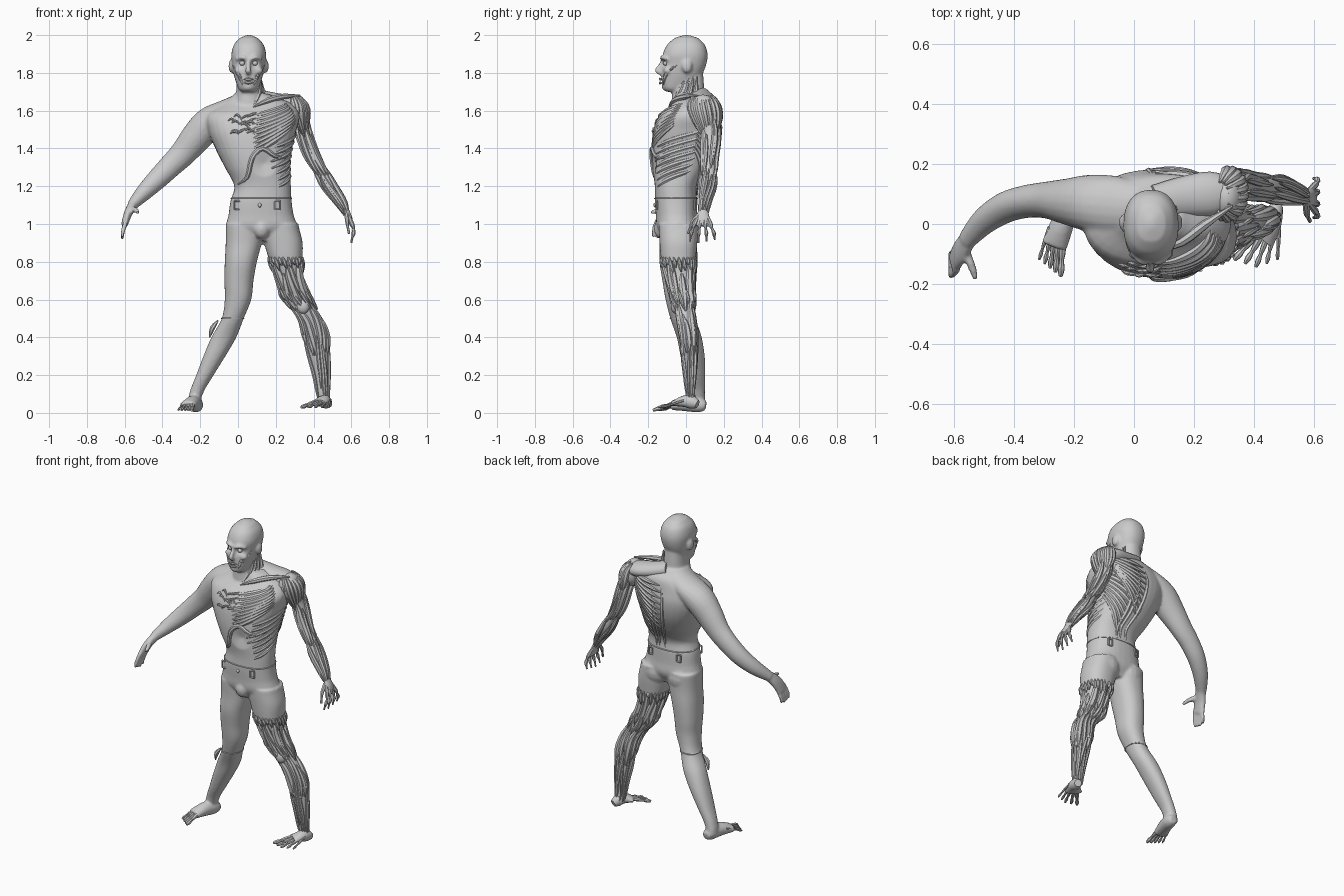
import bpy, bmesh, math, random
from mathutils import Vector as V
random.seed(4)
M = 2.3          # superellipse exponent of all body sections

def cat(p, t):
    i = max(0, min(int(t), len(p) - 2)); u = t - i
    q = [p[max(0, min(len(p) - 1, i + d))] for d in (-1, 0, 1, 2)]
    return tuple(.5 * (2*b + (c-a)*u + (2*a-5*b+4*c-d)*u*u + (3*b-a-3*c+d)*u**3) for a, b, c, d in zip(*q))

def section(rings, z):
    r = sorted(rings)
    z = max(r[0][0], min(r[-1][0], z))
    i = next(k for k in range(len(r) - 1) if z <= r[k + 1][0])
    return cat(r, i + (z - r[i][0]) / (r[i + 1][0] - r[i][0]))[1:]

def surf(rings, a, z, off=0.0):
    cx, cy, rx, ry = section(rings, z)
    f = lambda s: math.copysign(abs(s) ** (2 / M), s)
    return (cx + (rx + off) * f(math.cos(a)), cy + (ry + off) * f(math.sin(a)), z)

def front(rings, x, z, off=0.0):
    cx, cy, rx, ry = section(rings, z)
    k = min(1, abs((x - cx) / rx))
    return (x, cy - ry * (1 - k ** M) ** (1 / M) - off, z)

def skin_rings(bm, loops):
    vs = [[bm.verts.new(p) for p in l] for l in loops]
    n = len(vs[0])
    for a, b in zip(vs, vs[1:]):
        for i in range(n):
            bm.faces.new((a[i], a[(i+1) % n], b[(i+1) % n], b[i]))
    bm.faces.new(vs[0][::-1]); bm.faces.new(vs[-1])

def loft(bm, rings, z0=-9, z1=9, shrink=0.0, n=32):
    lo, hi = max(z0, min(r[0] for r in rings)), min(z1, max(r[0] for r in rings))
    k = max(8, int((hi - lo) / .015))
    skin_rings(bm, [[surf(rings, 2*math.pi*i/n, lo + (hi-lo)*j/k, -shrink) for i in range(n)] for j in range(k+1)])

def tube(bm, pts, n=8, k=4, ref=None):
    pts = [tuple(p) if len(p) == 5 else (*p, p[3]) for p in pts]
    s = [cat(pts, j / k) for j in range((len(pts) - 1) * k + 1)]
    d = V(s[-1][:3]) - V(s[0][:3])
    ref = V(ref) if ref else (V((0, 0, 1)) if abs(d.y) > .7 * d.length else V((0, 1, 0)))
    loops = []
    for j, p in enumerate(s):
        t = (V(s[min(j+1, len(s)-1)][:3]) - V(s[max(j-1, 0)][:3])).normalized()
        u = (ref - t * ref.dot(t)).normalized(); w = t.cross(u)
        loops.append([V(p[:3]) + u*p[3]*math.cos(2*math.pi*i/n) + w*p[4]*math.sin(2*math.pi*i/n) for i in range(n)])
    skin_rings(bm, loops)

def strand(bm, pts, r, n=7):
    m = len(pts) - 1
    tube(bm, [(*p, r * (.25 + .75 * math.sin(math.pi * i / m) ** .6 if 0 < i < m else .25)) for i, p in enumerate(pts)], n, 3)

def fibre(bm, rings, a0, z0, a1, z1, r, off=0.0, k=6):
    strand(bm, [surf(rings, a0+(a1-a0)*i/k, z0+(z1-z0)*i/k, off) for i in range(k+1)], r)

def bundle(bm, rings, lo, hi, n, r, part=.6):
    for i in range(n):
        a = 2 * math.pi * i / n + random.uniform(-.2, .2)
        ln = (hi - lo) * random.uniform(part, 1)
        z = lo + random.random() * (hi - lo - ln)
        rr = r * random.uniform(.7, 1.2)
        fibre(bm, rings, a, z, a + random.uniform(-.5, .5), z + ln, rr, -rr * .6)

def ball(bm, c, r):
    g = bmesh.ops.create_uvsphere(bm, u_segments=16, v_segments=10, radius=1)
    for v in g['verts']:
        v.co = V((c[0] + v.co.x*r[0], c[1] + v.co.y*r[1], c[2] + v.co.z*r[2]))

def finish(name, bm):
    bmesh.ops.recalc_face_normals(bm, faces=bm.faces)
    me = bpy.data.meshes.new(name); bm.to_mesh(me); bm.free()
    ob = bpy.data.objects.new(name, me); bpy.context.collection.objects.link(ob)
    return ob

# body sections: z, centre x, centre y, radius x, radius y
torso = [(.91,.125,-.04,.15,.07), (.98,.125,-.045,.187,.108), (1.05,.122,-.05,.172,.11), (1.12,.122,-.053,.162,.112),
         (1.2,.13,-.053,.15,.112), (1.3,.102,-.03,.172,.148), (1.4,.082,-.008,.202,.172), (1.5,.075,.007,.235,.175),
         (1.58,.08,.02,.245,.152), (1.64,.1,.045,.18,.115), (1.69,.07,.03,.09,.085)]
neck = [(1.6,.06,.01,.085,.09), (1.7,.058,.012,.068,.085), (1.82,.056,.01,.062,.08)]
head = [(1.7,.055,-.065,.035,.04), (1.715,.055,-.06,.052,.06), (1.75,.055,-.035,.066,.095), (1.8,.055,-.02,.08,.11),
        (1.85,.056,-.006,.088,.115), (1.9,.057,-.004,.092,.118), (1.95,.057,0,.079,.1), (1.985,.057,.002,.048,.062), (2,.057,.002,.012,.015)]
r_leg = [(1,.035,-.04,.1,.105), (.9,.03,-.04,.095,.1), (.8,.015,-.04,.085,.1), (.7,.005,-.035,.077,.09), (.6,0,-.03,.07,.078),
         (.5,-.028,-.015,.058,.068), (.4,-.075,.017,.066,.066), (.3,-.125,.035,.058,.064), (.2,-.175,.047,.046,.055),
         (.1,-.222,.058,.036,.042), (.04,-.233,.06,.033,.043)]
l_leg = [(1,.22,-.04,.1,.105), (.9,.24,-.04,.102,.1), (.8,.255,-.04,.087,.09), (.7,.277,-.03,.075,.075), (.6,.315,-.015,.078,.063),
         (.5,.383,0,.066,.052), (.4,.412,.015,.07,.048), (.3,.428,.017,.06,.042), (.2,.442,.02,.047,.034), (.1,.45,.022,.038,.026), (.05,.455,.03,.034,.03)]
l_arm = [(1.62,.325,.1,.05,.07), (1.5,.345,.13,.045,.055), (1.42,.37,.13,.043,.05), (1.35,.4,.125,.043,.045), (1.27,.445,.12,.044,.048),
         (1.2,.485,.115,.045,.048), (1.12,.54,.1,.036,.036), (1.04,.578,.09,.022,.03)]

# skin: torso, head, whole legs and the covered arm fused into one surface
bm = bmesh.new()
for part in (torso, neck, head, r_leg):
    loft(bm, part)
loft(bm, l_leg, z0=.8)
tube(bm, [(.06,.05,1.65,.08,.06), (-.06,.06,1.59,.1,.07), (-.15,.07,1.535,.095,.085), (-.22,.075,1.46,.078,.082), (-.29,.08,1.375,.062,.07),
          (-.36,.075,1.305,.055,.062), (-.43,.055,1.235,.052,.055), (-.5,.01,1.165,.045,.044), (-.56,-.055,1.1,.033,.028)], 20)
tube(bm, [(-.55,-.045,1.11,.03,.028), (-.58,-.09,1.06,.042,.023), (-.6,-.125,1,.045,.018)], 14)
for i in range(4):                                             # fingers
    y = -.09 - .024 * i
    tube(bm, [(-.592,y+.01,1.02,.013), (-.604,y-.005,.98,.012), (-.612,y-.01,.945,.011), (-.612,y-.012,.918+.006*abs(i-1),.008)])
tube(bm, [(-.57,-.08,1.075,.018), (-.545,-.135,1.075,.015), (-.528,-.185,1.06,.01)])
tube(bm, [(-.215,.105,.035,.024,.024), (-.22,.07,.042,.04,.037), (-.24,0,.05,.042,.04), (-.268,-.075,.038,.024,.045)], 14)
ball(bm, (.125,-.125,.975), (.045,.045,.055))                  # groin
for s in (-1, 1):                                              # buttocks, ears, brows, cheeks
    ball(bm, (.125 + s*.085,-.005,.96), (.085,.075,.09))
    ball(bm, (.056 + s*.092,.005,1.835), (.014,.028,.036))
    tube(bm, [(.057+s*.008,-.128,1.872,.009), (.057+s*.035,-.125,1.882,.011), (.057+s*.068,-.095,1.872,.009)])
    ball(bm, (.057 + s*.05,-.095,1.812), (.026,.026,.02))
tube(bm, [(.055,-.118,1.875,.01), (.054,-.138,1.835,.012), (.054,-.15,1.812,.016), (.055,-.125,1.797,.013)])  # nose
ball(bm, (.055,-.105,1.725), (.03,.024,.02))                   # chin
fused = finish('fused_helper', bm)
rm = fused.modifiers.new('r', 'REMESH'); rm.mode = 'VOXEL'; rm.voxel_size = .008
sm = fused.modifiers.new('s', 'SMOOTH'); sm.factor = .5; sm.iterations = 3
me = bpy.data.meshes.new_from_object(fused.evaluated_get(bpy.context.evaluated_depsgraph_get()))
bpy.data.objects.remove(fused)
dents = [((.022,-.12,1.85), .026, .016), ((.09,-.12,1.85), .026, .016), ((.055,-.14,1.762), .02, .008), ((.14,-.17,1.32), .07, .02)]
for v in me.vertices:                                          # eye sockets, mouth, hollow below the ribs
    for c, r, d in dents:
        v.co.y += d * max(0, 1 - (v.co - V(c)).length / r)
bpy.context.collection.objects.link(bpy.data.objects.new('skin', me))

# face details: eyes, lips and exposed cheek fibres
bm = bmesh.new()
for s in (-1, 1):
    ball(bm, (.056 + s*.034,-.107,1.851), (.014,.014,.013))
    strand(bm, [(.055-.026,-.125,1.757+s*.008), (.055,-.137,1.757+s*.01), (.055+.026,-.125,1.757+s*.008)], .008)
    for i in range(5):
        fibre(bm, head, -1.57 + s*.45, 1.735 + .012*i, -1.57 + s*(.9 + .1*i), 1.81 + .008*i, .007, -.001)
finish('face_details', bm)

# flayed left chest, shoulder and back
bm = bmesh.new()
for i in range(9):                                             # chest fan
    fibre(bm, torso, -1.62, 1.37 + .025*i, -.3 - .03*i, 1.54 + .012*i, .017, -.006)
for i in range(7):                                             # ribs and side slips
    fibre(bm, torso, -1.15, 1.19 + .035*i, .5, 1.29 + .035*i, .014, -.006)
for i in range(9):                                             # broad back fan
    fibre(bm, torso, 1.5, 1.17 + .04*i, .15, 1.42 + .02*i, .017, -.007)
    fibre(bm, torso, 1.62, 1.3 + .038*i, .6, 1.56 + .008*i, .014, .001)
for a in (1.3, 1.45, 1.65):
    fibre(bm, torso, a, 1.14, a, 1.6, .016, -.006)
strand(bm, [front(torso, x, z) for x, z in ((.0,1.21), (.05,1.25), (.075,1.35), (.13,1.4), (.195,1.36), (.25,1.35))], .014)  # rib arch
tube(bm, [(.07,.07,1.68,.06,.045), (.17,.09,1.655,.07,.045), (.26,.1,1.64,.075,.045), (.33,.1,1.63,.05,.035)], 14)
ball(bm, (.31,.09,1.6), (.058,.08,.085))
for i in range(11):                                            # shoulder cap
    a = -1.9 + 3.6 * i / 10
    c, s = math.cos(a), math.sin(a)
    strand(bm, [(.29+.025*c,.09+.05*s,1.68), (.31+.05*c,.095+.075*s,1.63), (.32+.048*c,.11+.07*s,1.56), (.35,.125+.035*s,1.46)], .017)
strand(bm, [(.08,-.09,1.62), (.16,-.06,1.655), (.24,0,1.675), (.33,.06,1.68)], .016)     # collar bone
for i in range(4):                                             # neck cords
    strand(bm, [(.08+.03*i,-.08+.04*i,1.62), (.11+.008*i,-.04+.03*i,1.69), (.118,.0+.02*i,1.78)], .014)
for i in range(18):                                            # torn skin on the covered side
    x, z = random.uniform(-.06,.06), random.uniform(1.47,1.59)
    strand(bm, [front(torso, x, z), front(torso, x+.02, z+.012, .006), front(torso, x+.045, z+random.uniform(-.02,.03))], .007)
finish('torso_muscles', bm)

# flayed left arm with bony hand
bm = bmesh.new()
loft(bm, l_arm, shrink=.014, n=14)
bundle(bm, l_arm, 1.25, 1.6, 11, .017)
bundle(bm, l_arm, 1.04, 1.3, 12, .012, .7)
tube(bm, [(.572,.09,1.07,.026,.018), (.592,.09,1.03,.036,.014), (.602,.088,.99,.044,.01)], 10)
for i in range(4):
    y, q = .045 + .028 * i, .012 * (i - 1.5)
    tip = .9 + .008 * abs(i - 1)
    tube(bm, [(.58,.075+.01*i,1.06,.008), (.604,y,1,.012), (.612,y+q*.5,.975,.007), (.612,y+q,.952,.011), (.606,y+q*1.2,.93,.006), (.6,y+q*1.3,tip,.005)], 7)
tube(bm, [(.575,.07,1.05,.012), (.578,.035,1.01,.011), (.582,.022,.98,.007), (.588,.01,.95,.007)], 7)
finish('left_arm', bm)

# flayed left leg with bony foot
bm = bmesh.new()
loft(bm, l_leg, z1=.84, shrink=.012, n=20)
bundle(bm, l_leg, .52, .84, 15, .02)
bundle(bm, l_leg, .3, .58, 14, .018)
bundle(bm, l_leg, .06, .42, 13, .011, .7)
ball(bm, (.345,-.055,.565), (.034,.025,.04))                   # knee cap
for i in range(26):                                            # ragged edges at thigh and knee
    a = 2 * math.pi * i / 26
    fibre(bm, l_leg, a, .825, a + .1, random.uniform(.73,.79), .011, .001, 3)
    if i % 2: fibre(bm, l_leg, a, .66, a + .2, random.uniform(.53,.6), .01, 0, 3)
tube(bm, [(.478,.06,.045,.022,.022), (.468,.035,.055,.034,.03), (.455,-.005,.062,.032,.036), (.425,-.045,.052,.018,.05)], 12)
finish('left_leg', bm)

# toe bones of both feet
bm = bmesh.new()
for i in range(5):
    w = .011 - .0012 * i
    for a, b in (((-.235-.012*i,-.01,.06), (-.245-.018*i,-.175+.014*i,.014)), ((.43+.014*i,-.01,.066), (.335+.036*i,-.12-.012*min(i,2)+.012*max(0,i-2),.03))):
        p = [V(a).lerp(V(b), t) for t in (0, .5, .68, .85, 1)]
        tube(bm, [(*q, w*f) for q, f in zip(p, (1, 1.1, .75, 1.1, .6))], 7)
finish('toe_bones', bm)

# hip seam, knee seam and small rectangular hip brackets
bm = bmesh.new()
for rings, z in ((torso, 1.135), (r_leg, .5)):
    tube(bm, [(*surf(rings, 2*math.pi*i/24, z), .004) for i in range(25)], 5, 2, (0, 0, 1))
for x, s in ((-.005, -1), (.21, -1), (.02, 1), (.22, 1)):
    cx, cy, rx, ry = section(torso, 1.1)
    y = front(torso, x, 1.1)[1]
    y = (y if s < 0 else 2*cy - y) + s*.003
    for p, q in (((-1,-1),(1,-1)), ((1,-1),(1,1)), ((1,1),(-1,1)), ((-1,1),(-1,-1))):
        tube(bm, [(x+p[0]*.014, y, 1.1+p[1]*.022, .005), (x+q[0]*.014, y, 1.1+q[1]*.022, .005)], 6, 1)
ball(bm, front(torso, .115, 1.1), (.009,.009,.012))
strand(bm, [(-.105,-.02,.49), (-.135,-.025,.45), (-.15,-.015,.4)], .014)
finish('seams_and_brackets', bm)

for o in bpy.data.objects:
    o.select_set(True)
    bpy.context.view_layer.objects.active = o
bpy.ops.object.shade_smooth_by_angle(angle=math.radians(45))
